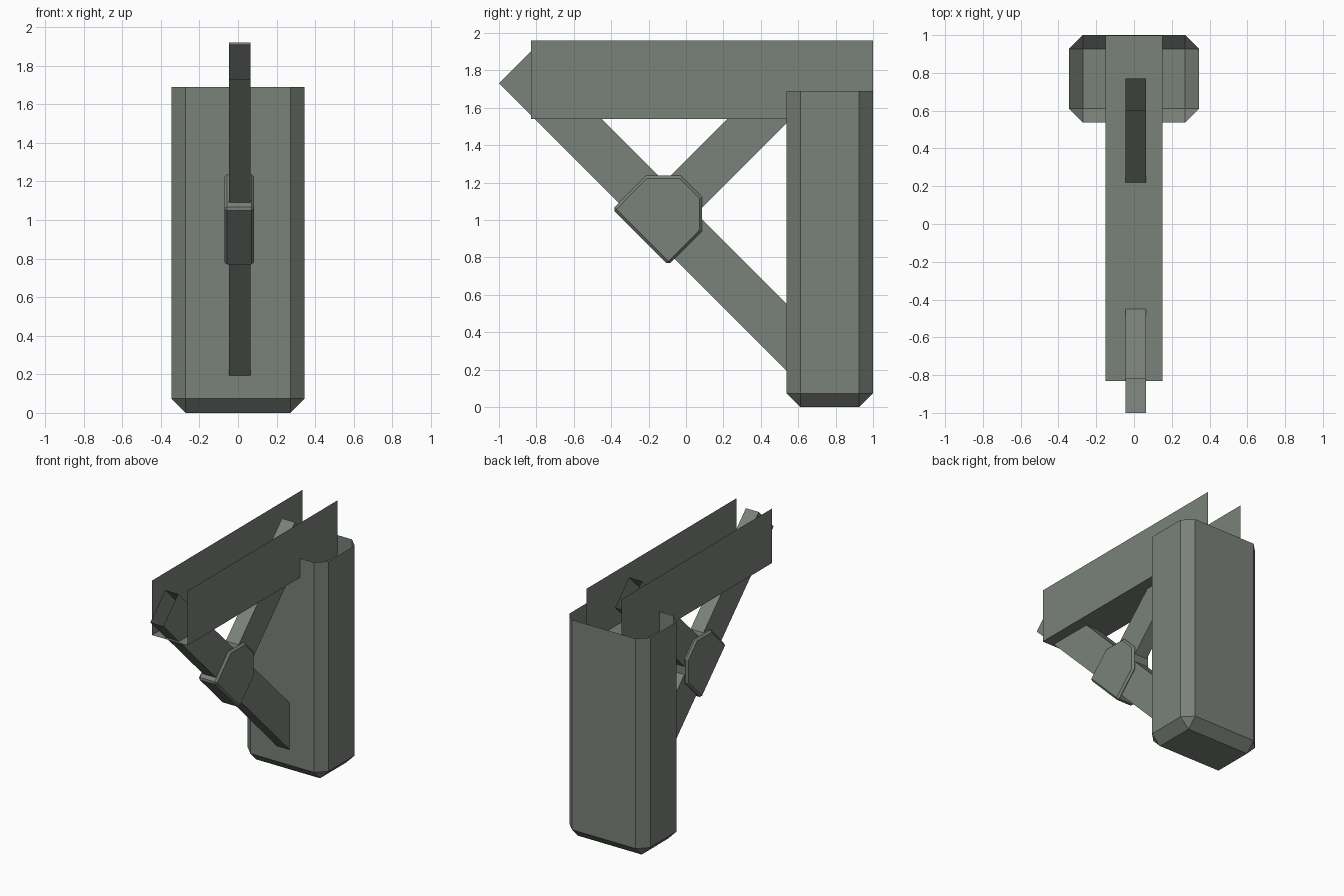
import bpy, bmesh, math
from mathutils import Vector

if "Cube" in bpy.data.objects:
    bpy.data.objects.remove(bpy.data.objects["Cube"])

paint = bpy.data.materials.new("grey_green_paint")
paint.diffuse_color = (0.195, 0.22, 0.192, 1)
paint.use_nodes = True
paint.node_tree.nodes["Principled BSDF"].inputs["Base Color"].default_value = paint.diffuse_color


def finish(name, bm):
    bmesh.ops.recalc_face_normals(bm, faces=bm.faces[:])
    me = bpy.data.meshes.new(name)
    bm.to_mesh(me)
    bm.free()
    me.materials.append(paint)
    ob = bpy.data.objects.new(name, me)
    bpy.context.collection.objects.link(ob)
    return ob


def box(lo, hi):
    bm = bmesh.new()
    bmesh.ops.create_cube(bm, size=1)
    for v in bm.verts:
        v.co = Vector([lo[i] + (v.co[i] + 0.5) * (hi[i] - lo[i]) for i in range(3)])
    return bm


def extrude_yz(points, x0, x1, caps=True):
    """Extrude a (y, z) outline along x."""
    bm = bmesh.new()
    a = [bm.verts.new((x0, y, z)) for y, z in points]
    b = [bm.verts.new((x1, y, z)) for y, z in points]
    n = len(points)
    for i in range(n):
        j = (i + 1) % n
        bm.faces.new((a[i], a[j], b[j], b[i]))
    bm.faces.new(a[::-1])
    bm.faces.new(b)
    return bm


def drop_faces(bm, direction):
    d = Vector(direction).normalized()
    bm.normal_update()
    bmesh.ops.recalc_face_normals(bm, faces=bm.faces[:])
    gone = [f for f in bm.faces if f.normal.dot(d) > 0.99]
    bmesh.ops.delete(bm, geom=gone, context='FACES')


# Post: chamfered box, open at the top
bm = box((-0.345, 0.537, 0), (0.345, 1.0, 1.69))
edges = [e for e in bm.edges if min(v.co.z for v in e.verts) < 1]
bmesh.ops.bevel(bm, geom=edges, offset=0.074, offset_type='OFFSET',
                segments=1, profile=0.5, affect='EDGES')
drop_faces(bm, (0, 0, 1))
finish("post", bm)

# Beam: open channel with floor and two sides
bm = box((-0.15, -0.83, 1.54), (0.15, 0.999, 1.96))
for d in ((0, 0, 1), (0, -1, 0), (0, 1, 0)):
    drop_faces(bm, d)
finish("beam", bm)


# Diagonal braces: square-cut box tubes with open ends
def brace(name, start, end, half):
    s, e = Vector(start), Vector(end)
    d = (e - s).normalized()
    n = Vector((-d.y, d.x)) * half
    bm = extrude_yz([s - n, e - n, e + n, s + n], -0.046, 0.064)
    drop_faces(bm, (0, d.x, d.y))
    drop_faces(bm, (0, -d.x, -d.y))
    finish(name, bm)


brace("long_brace", (0.63, 0.28), (-0.91, 1.82), 0.127)
brace("short_brace", (-0.12, 1.03), (0.685, 1.835), 0.12)

# Gusset block where the braces meet
outline = [(-0.392, 1.058), (-0.215, 1.237), (-0.027, 1.237),
           (0.086, 1.123), (0.086, 0.941), (-0.094, 0.76)]
gusset = finish("gusset", extrude_yz(outline, -0.071, 0.083))
bev = gusset.modifiers.new("edge_chamfer", 'BEVEL')
bev.width = 0.014
bev.segments = 1
bev.limit_method = 'ANGLE'
bev.angle_limit = math.radians(60)
